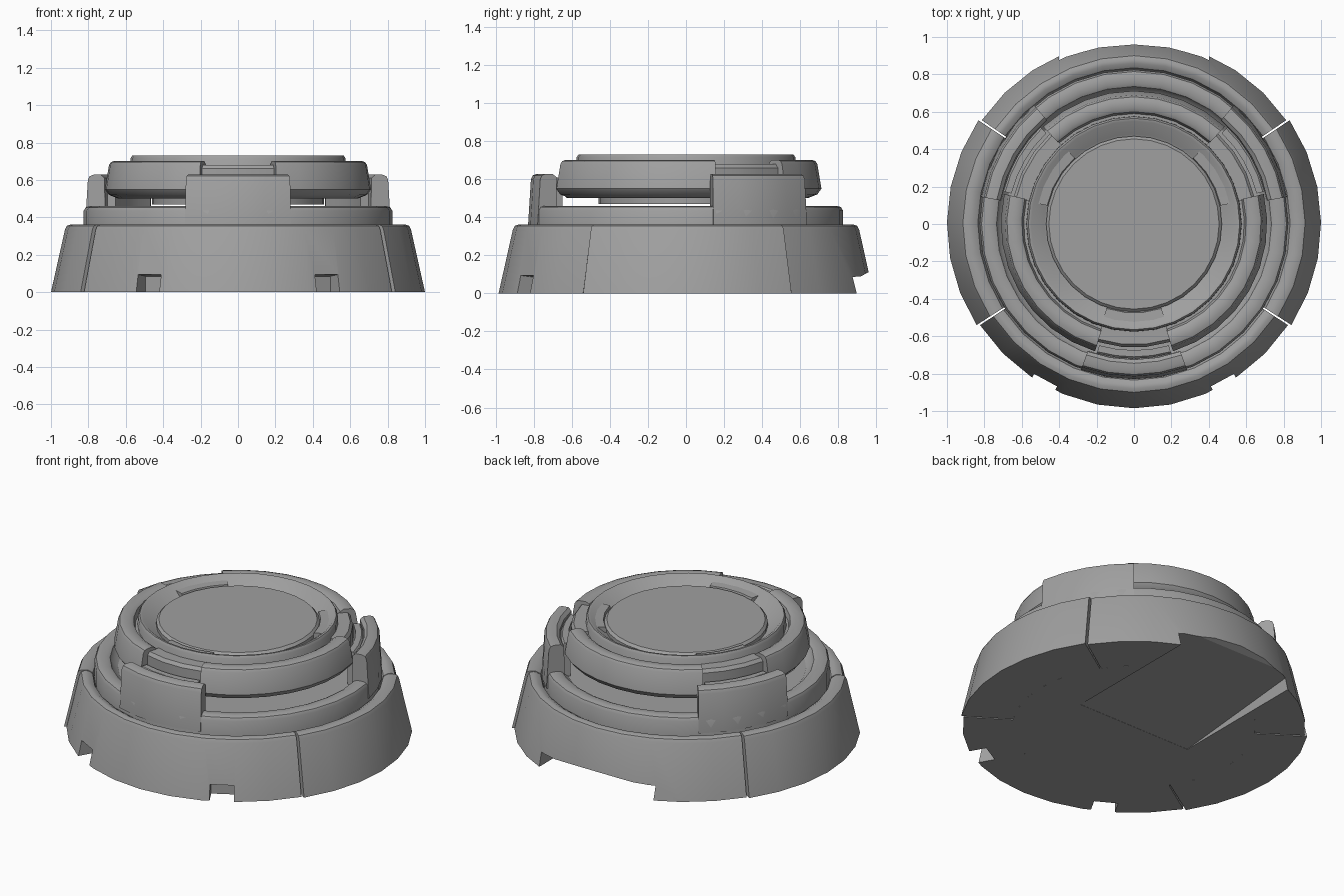
import bpy, bmesh, math
from mathutils import Matrix

if "Cube" in bpy.data.objects:
    bpy.data.objects.remove(bpy.data.objects["Cube"])

grey = bpy.data.materials.new("mid_grey")
grey.diffuse_color = (0.35, 0.35, 0.35, 1)
grey.use_nodes = True
grey.node_tree.nodes["Principled BSDF"].inputs["Base Color"].default_value = grey.diffuse_color


def finish(bm, name, smooth=True):
    bmesh.ops.remove_doubles(bm, verts=bm.verts, dist=1e-5)
    bmesh.ops.recalc_face_normals(bm, faces=bm.faces)
    me = bpy.data.meshes.new(name)
    bm.to_mesh(me)
    bm.free()
    me.materials.append(grey)
    ob = bpy.data.objects.new(name, me)
    bpy.context.collection.objects.link(ob)
    if smooth:
        shade(ob)
    return ob


def shade(ob):
    bpy.ops.object.select_all(action='DESELECT')
    ob.select_set(True)
    bpy.context.view_layer.objects.active = ob
    bpy.ops.object.shade_smooth_by_angle(angle=math.radians(35))


def arc(name, profile, start=0, end=360, step=11.25):
    """Sweep a closed (radius, height) profile around z between two angles."""
    full = end - start >= 360
    n = max(2, round((end - start) / step))
    bm = bmesh.new()
    rings = []
    for i in range(n if full else n + 1):
        a = math.radians(start + (end - start) * i / n)
        rings.append([bm.verts.new((r * math.cos(a), r * math.sin(a), z))
                      for r, z in profile])
    m = len(profile)
    for i in range(n):
        p, q = rings[i], rings[(i + 1) % len(rings)]
        for j in range(m):
            k = (j + 1) % m
            if profile[j][0] == 0 and profile[k][0] == 0:
                continue
            bm.faces.new((p[j], q[j], q[k], p[k]))
    if not full:
        bm.faces.new(rings[0])
        bm.faces.new(rings[-1])
    bmesh.ops.dissolve_degenerate(bm, dist=1e-5, edges=bm.edges)
    return finish(bm, name)


def prism(name, yz, half):
    """Extrude a (y, z) outline along x to both sides; used for cutters."""
    bm = bmesh.new()
    a = [bm.verts.new((-half, y, z)) for y, z in yz]
    b = [bm.verts.new((half, y, z)) for y, z in yz]
    bm.faces.new(a)
    bm.faces.new(b)
    for i in range(len(yz)):
        k = (i + 1) % len(yz)
        bm.faces.new((a[i], a[k], b[k], b[i]))
    ob = finish(bm, name, False)
    ob.hide_render = True
    ob.hide_set(True)
    return ob


def cut(ob, cutter):
    mod = ob.modifiers.new("cut", 'BOOLEAN')
    mod.operation = 'DIFFERENCE'
    mod.solver = 'EXACT'
    mod.object = cutter


def skirt(r):
    return [(0.7, 0), (r, 0), (r - 0.075, 0.335), (r - 0.085, 0.355),
            (r - 0.105, 0.362), (0.86, 0.36), (0.835, 0.345),
            (0.825, 0.32), (0.7, 0.32)]


# Lower core and the four skirt segments
core = arc("base_core", [(0, 0), (0.7, 0), (0.7, 0.40), (0, 0.40)])
back = arc("back_skirt", skirt(0.985), 34.3, 145.7)
front = arc("front_skirt", skirt(0.985), 213.3, 326.7)
arc("right_skirt", skirt(1.0), -32.7, 33.7)
arc("left_skirt", skirt(1.0), 146.3, 212.7)

# Sloping recess under the back
ramp = prism("back_recess_cutter",
             [(0, -0.05), (0, 0.001), (0.92, 0.09), (1.05, 0.16), (1.05, -0.05)], 0.4)
cut(back, ramp)
cut(core, ramp)

# Two small notches in the front lower edge
for side, label in ((-1, "left"), (1, "right")):
    notch = prism(label + "_notch_cutter",
                  [(-1.1, -0.05), (-1.1, 0.11), (-0.88, 0.085), (-0.88, -0.05)], 0.07)
    notch.data.transform(Matrix.Rotation(math.radians(29.5 * side), 4, 'Z'))
    cut(front, notch)

# Middle ring
arc("middle_ring", [(0.69, 0.30), (0.825, 0.30), (0.825, 0.435), (0.815, 0.453),
                    (0.795, 0.46), (0.755, 0.46), (0.735, 0.45), (0.72, 0.42),
                    (0.69, 0.40)], 0, 360)

BLOCK = [(0.72, 0.36), (0.83, 0.36), (0.815, 0.60), (0.805, 0.62),
         (0.785, 0.628), (0.745, 0.628), (0.725, 0.61)]
LIP = [(0.675, 0.39), (0.72, 0.39), (0.72, 0.60), (0.71, 0.61), (0.675, 0.61)]
UPPER = [(0.56, 0.50), (0.64, 0.50), (0.69, 0.52), (0.712, 0.55), (0.69, 0.68),
         (0.68, 0.695), (0.66, 0.702), (0.62, 0.702), (0.60, 0.69), (0.59, 0.66),
         (0.56, 0.66)]
RECESS = [(0.56, 0.50), (0.63, 0.50), (0.66, 0.53), (0.66, 0.66), (0.645, 0.68),
          (0.56, 0.68)]
PAD = [(0.46, 0.66), (0.555, 0.66), (0.54, 0.705), (0.475, 0.70)]

# Three-fold parts: raised blocks, upper ring segments and their gaps
for i, mid in enumerate((30, 150, 270), 1):
    arc(f"raised_block_{i}", BLOCK, mid - 20, mid + 20, 10)
    arc(f"block_lip_{i}", LIP, mid - 16, mid + 16, 8)
    arc(f"upper_ring_{i}", UPPER, mid + 17, mid + 103)
    arc(f"ring_recess_{i}", RECESS, mid - 17.5, mid + 17.5)
    arc(f"dish_pad_{i}", PAD, mid - 18, mid + 18)

# Upper body with a rim and a sloping groove around the central disc
arc("upper_body", [(0, 0.47), (0.46, 0.47), (0.46, 0.50), (0.58, 0.50), (0.575, 0.715),
                   (0.565, 0.73), (0.55, 0.728), (0.48, 0.665), (0.46, 0.66),
                   (0.0, 0.66)])
arc("centre_disc", [(0, 0.65), (0.47, 0.65), (0.47, 0.685), (0.455, 0.70), (0, 0.70)])

for ob in (back, front, core):
    shade(ob)
